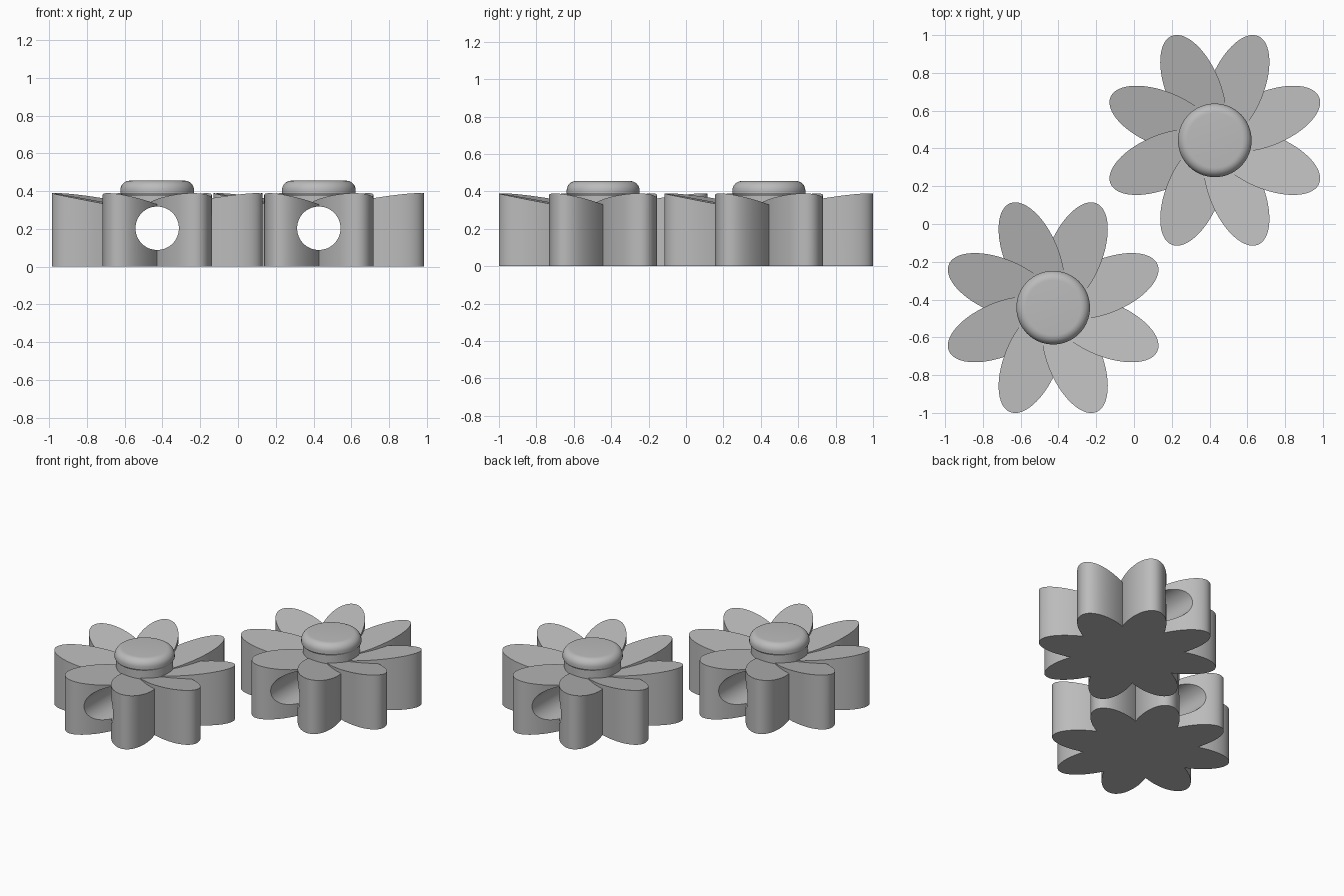
import bpy
import bmesh
import math

if "Cube" in bpy.data.objects:
    bpy.data.objects.remove(bpy.data.objects["Cube"])

PETALS = 8
LENGTH, WIDTH, OFFSET = 0.30, 0.143, 0.298   # petal half-axes and distance from flower centre
CENTRES = {"flower_front_left": (-0.428, -0.443), "flower_back_right": (0.428, 0.443)}

grey = bpy.data.materials.new("grey")
grey.diffuse_color = (0.5, 0.5, 0.5, 1)
grey.use_nodes = True
grey.node_tree.nodes["Principled BSDF"].inputs["Base Color"].default_value = grey.diffuse_color


def add_object(name, bm):
    bmesh.ops.recalc_face_normals(bm, faces=bm.faces)
    mesh = bpy.data.meshes.new(name)
    bm.to_mesh(mesh)
    bm.free()
    mesh.materials.append(grey)
    obj = bpy.data.objects.new(name, mesh)
    bpy.context.collection.objects.link(obj)
    return obj


def petal(index):
    """Elliptical prism whose top rises to the tip and leans sideways."""
    angle = math.radians(22.5) + index * math.tau / PETALS
    c, s = math.cos(angle), math.sin(angle)
    bm = bmesh.new()
    bottom, top = [], []
    for i in range(72):
        t = math.tau * i / 72
        u, v = LENGTH * math.cos(t), WIDTH * math.sin(t)
        r = u + OFFSET
        x, y = r * c - v * s, r * s + v * c
        bottom.append(bm.verts.new((x, y, 0)))
        top.append(bm.verts.new((x, y, 0.336 + 0.17 * u - 0.10 * v)))
    bm.faces.new(bottom[::-1])
    bm.faces.new(top)
    for i in range(72):
        j = (i + 1) % 72
        bm.faces.new((bottom[i], bottom[j], top[j], top[i]))
    return add_object("petal", bm)


def button():
    """Round centre with a filleted top edge."""
    radius, height, fillet = 0.195, 0.455, 0.05
    profile = [(radius - 0.01, 0.24), (radius - 0.01, 0.375), (radius, 0.39)]
    for i in range(9):
        a = math.pi / 2 * i / 8
        profile.append((radius - fillet + fillet * math.cos(a),
                        height - fillet + fillet * math.sin(a)))
    bm = bmesh.new()
    n = 64
    rings = [[bm.verts.new((r * math.cos(math.tau * k / n), r * math.sin(math.tau * k / n), z))
              for k in range(n)] for r, z in profile]
    for low, high in zip(rings, rings[1:]):
        for k in range(n):
            m = (k + 1) % n
            bm.faces.new((low[k], low[m], high[m], high[k]))
    bm.faces.new(rings[0][::-1])
    bm.faces.new(rings[-1])
    return add_object("button", bm)


def hole_cutter():
    """Cylinder running front to back through the flower."""
    bm = bmesh.new()
    bmesh.ops.create_cone(bm, cap_ends=True, segments=64, radius1=0.115, radius2=0.115, depth=1.6)
    for vert in bm.verts:
        x, y, z = vert.co
        vert.co = (x, z, y + 0.203)
    return add_object("hole_cutter", bm)


# One flower: join petals and button, then drill the hole
parts = [petal(i) for i in range(PETALS)] + [button()]
cutter = hole_cutter()
body, others = parts[0], parts[1:]
for helper, operation in [(p, "UNION") for p in others] + [(cutter, "DIFFERENCE")]:
    helper.hide_render = True
    mod = body.modifiers.new(operation.lower(), "BOOLEAN")
    mod.object, mod.operation, mod.solver = helper, operation, "EXACT"

bpy.context.view_layer.update()
depsgraph = bpy.context.evaluated_depsgraph_get()
flower_mesh = bpy.data.meshes.new_from_object(body.evaluated_get(depsgraph))
flower_mesh.name = "flower"
flower_mesh.materials.clear()
flower_mesh.materials.append(grey)
for obj in parts + [cutter]:
    bpy.data.objects.remove(obj, do_unlink=True)

# Place both flowers
for name, (x, y) in CENTRES.items():
    flower = bpy.data.objects.new(name, flower_mesh)
    flower.location = (x, y, 0)
    bpy.context.collection.objects.link(flower)

bpy.ops.object.select_all(action="DESELECT")
flower.select_set(True)
bpy.context.view_layer.objects.active = flower
bpy.ops.object.shade_smooth_by_angle(angle=math.radians(30))
